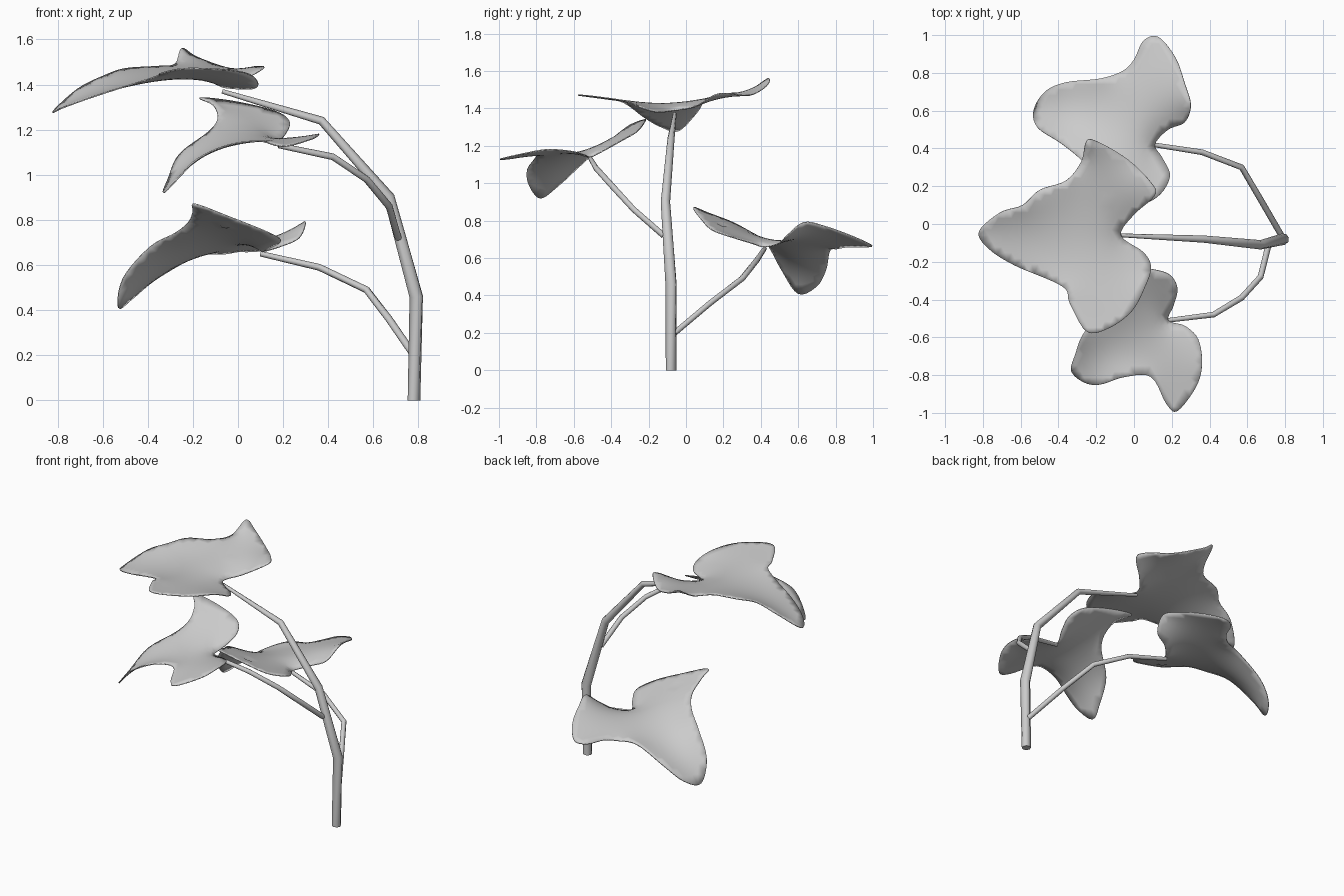
import bpy
import bmesh
from mathutils import Vector
from mathutils.geometry import delaunay_2d_cdt
from mathutils.interpolate import poly_3d_calc

default_cube = bpy.data.objects.get("Cube")
if default_cube:
    bpy.data.objects.remove(default_cube, do_unlink=True)

# One plain grey for the whole plant
grey = bpy.data.materials.new("plain_grey")
grey.use_nodes = True
colour = (0.6, 0.6, 0.6, 1.0)
grey.diffuse_color = colour
grey.node_tree.nodes["Principled BSDF"].inputs["Base Color"].default_value = colour


def hundredths(points):
    """Turn control points given in hundredths of a unit into vectors."""
    return [Vector(point) / 100 for point in points]


def smooth_loop(points, steps):
    """Sample a closed smooth curve that passes through every control point."""
    samples = []
    count = len(points)
    for i in range(count):
        before, start, end, after = (points[(i + k) % count] for k in (-1, 0, 1, 2))
        for step in range(steps):
            t = step / steps
            samples.append(0.5 * (2 * start + (end - before) * t
                                  + (2 * before - 5 * start + 4 * end - after) * t ** 2
                                  + (3 * start - before - 3 * end + after) * t ** 3))
    return samples


def add_object(name, bm):
    mesh = bpy.data.meshes.new(name)
    bm.to_mesh(mesh)
    bm.free()
    obj = bpy.data.objects.new(name, mesh)
    bpy.context.collection.objects.link(obj)
    mesh.materials.append(grey)
    return obj


def shade_smooth(obj, angle):
    bpy.ops.object.select_all(action="DESELECT")
    obj.select_set(True)
    bpy.context.view_layer.objects.active = obj
    bpy.ops.object.shade_smooth_by_angle(angle=angle)


def add_leaf(name, outline, spacing=0.035):
    """Stretch a curved skin across a wavy rim and give it a little thickness."""
    rim = smooth_loop(hundredths(outline), 5)
    flat_rim = [Vector((p.x, p.y, 0)) for p in rim]
    plan = [p.to_2d() for p in rim]
    heights = [p.z for p in rim]
    rim_count = len(rim)

    # Interior grid, kept clear of the rim
    low_x, high_x = min(p.x for p in plan), max(p.x for p in plan)
    low_y, high_y = min(p.y for p in plan), max(p.y for p in plan)
    y, row = low_y, 0
    while y < high_y:
        x = low_x + spacing / 2 * (row % 2)
        while x < high_x:
            spot = Vector((x, y))
            if min((spot - p).length for p in plan[:rim_count]) > spacing * 0.6:
                plan.append(spot)
            x += spacing
        y += spacing * 0.87
        row += 1

    edges = [(i, (i + 1) % rim_count) for i in range(rim_count)]
    spots, _, faces, _, _, _ = delaunay_2d_cdt(plan, edges, [], 1, 0.0001)

    # Heights blend smoothly inwards from the rim
    bm = bmesh.new()
    verts = []
    for spot in spots:
        weights = poly_3d_calc(flat_rim, Vector((spot.x, spot.y, 0)))
        height = sum(w * h for w, h in zip(weights, heights))
        verts.append(bm.verts.new((spot.x, spot.y, height)))
    for face in faces:
        bm.faces.new([verts[i] for i in face])
    loose = [v for v in bm.verts if not v.link_faces]
    bmesh.ops.delete(bm, geom=loose, context="VERTS")
    bmesh.ops.recalc_face_normals(bm, faces=bm.faces)
    if sum(f.normal.z for f in bm.faces) < 0:
        bmesh.ops.reverse_faces(bm, faces=bm.faces)
    leaf = add_object(name, bm)
    thickness = leaf.modifiers.new("thickness", "SOLIDIFY")
    thickness.thickness = 0.006
    thickness.offset = 0
    shade_smooth(leaf, 1.0)


def add_stem(name, path, radii, sides=8):
    """Sweep a tapering tube along a jointed path."""
    points = hundredths(path)
    bm = bmesh.new()
    rings = []
    for i, point in enumerate(points):
        ahead = (points[min(i + 1, len(points) - 1)] - point).normalized()
        behind = (point - points[max(i - 1, 0)]).normalized()
        turn = (ahead + behind).to_track_quat("Z", "Y").to_matrix().to_4x4()
        turn.translation = point
        ring = bmesh.ops.create_circle(bm, segments=sides, radius=radii[i] / 1000, matrix=turn)
        rings.append(ring["verts"])
    for lower, upper in zip(rings, rings[1:]):
        # Match each ring to the nearest corner so the tube does not twist
        base = lower[0].co - sum((v.co for v in lower), Vector()) / sides
        middle = sum((v.co for v in upper), Vector()) / sides
        shift = max(range(sides), key=lambda k: (upper[k].co - middle).dot(base))
        upper[:] = upper[shift:] + upper[:shift]
        for k in range(sides):
            n = (k + 1) % sides
            bm.faces.new((lower[k], lower[n], upper[n], upper[k]))
    bm.faces.new(rings[0])
    bm.faces.new(rings[-1])
    bmesh.ops.recalc_face_normals(bm, faces=bm.faces)
    shade_smooth(add_object(name, bm), 0.9)


# Stems: the trunk and its two side branches
add_stem("main_stem",
         [(78, -8, 0), (79, -8, 46), (67, -11, 90), (37, -8, 124), (-7, -6, 137)],
         [28, 31, 25, 19, 10])
add_stem("back_branch",
         [(78, -6, 20), (67, 13, 36), (57, 30, 49), (36, 38, 59), (10, 42, 65)],
         [16, 16, 16, 15, 12])
add_stem("front_branch",
         [(71, -12, 72), (67, -28, 86), (57, -39, 98), (42, -48, 108), (18, -51, 113)],
         [16, 16, 16, 15, 12])

# Leaves: three lobes each, with the notch where the stem joins first
add_leaf("top_leaf", [
    (-7, -6, 139), (0, 5, 141), (11, 15, 147), (9, 22, 148), (-3, 34, 147),
    (-18, 43, 152), (-25, 44, 156), (-28, 33, 149), (-36, 23, 148), (-50, 18, 147),
    (-59, 10, 144), (-71, 6, 138), (-82, -4, 128), (-77, -13, 130), (-63, -22, 135),
    (-38, -33, 143), (-34, -42, 145), (-25, -57, 147), (-13, -55, 147),
    (-1, -46, 146), (6, -33, 144), (9, -23, 140), (5, -15, 138)])
add_leaf("back_leaf", [
    (11, 42, 66), (15, 35, 68), (19, 25, 71), (12, 14, 75), (-3, 8, 81),
    (-19, 4, 87), (-20, 12, 84), (-22, 25, 79), (-28, 34, 74), (-39, 43, 68),
    (-51, 51, 54), (-53, 60, 41), (-47, 70, 45), (-36, 75, 54), (-18, 77, 64),
    (-6, 81, 65), (0, 87, 66), (5, 97, 66), (13, 99, 67), (22, 88, 72),
    (27, 74, 77), (30, 63, 79), (27, 54, 72), (18, 50, 68)])
add_leaf("front_leaf", [
    (18, -51, 114), (21, -43, 118), (23, -34, 123), (19, -27, 127), (10, -24, 130),
    (-5, -22, 133), (-17, -22, 134), (-11, -30, 131), (-9, -38, 125), (-13, -46, 119),
    (-26, -57, 109), (-31, -69, 98), (-33, -78, 92), (-26, -84, 99), (-18, -85, 107),
    (-5, -81, 113), (9, -81, 115), (17, -95, 113), (23, -99, 113), (33, -86, 116),
    (36, -74, 118), (34, -61, 117), (27, -54, 115)])
